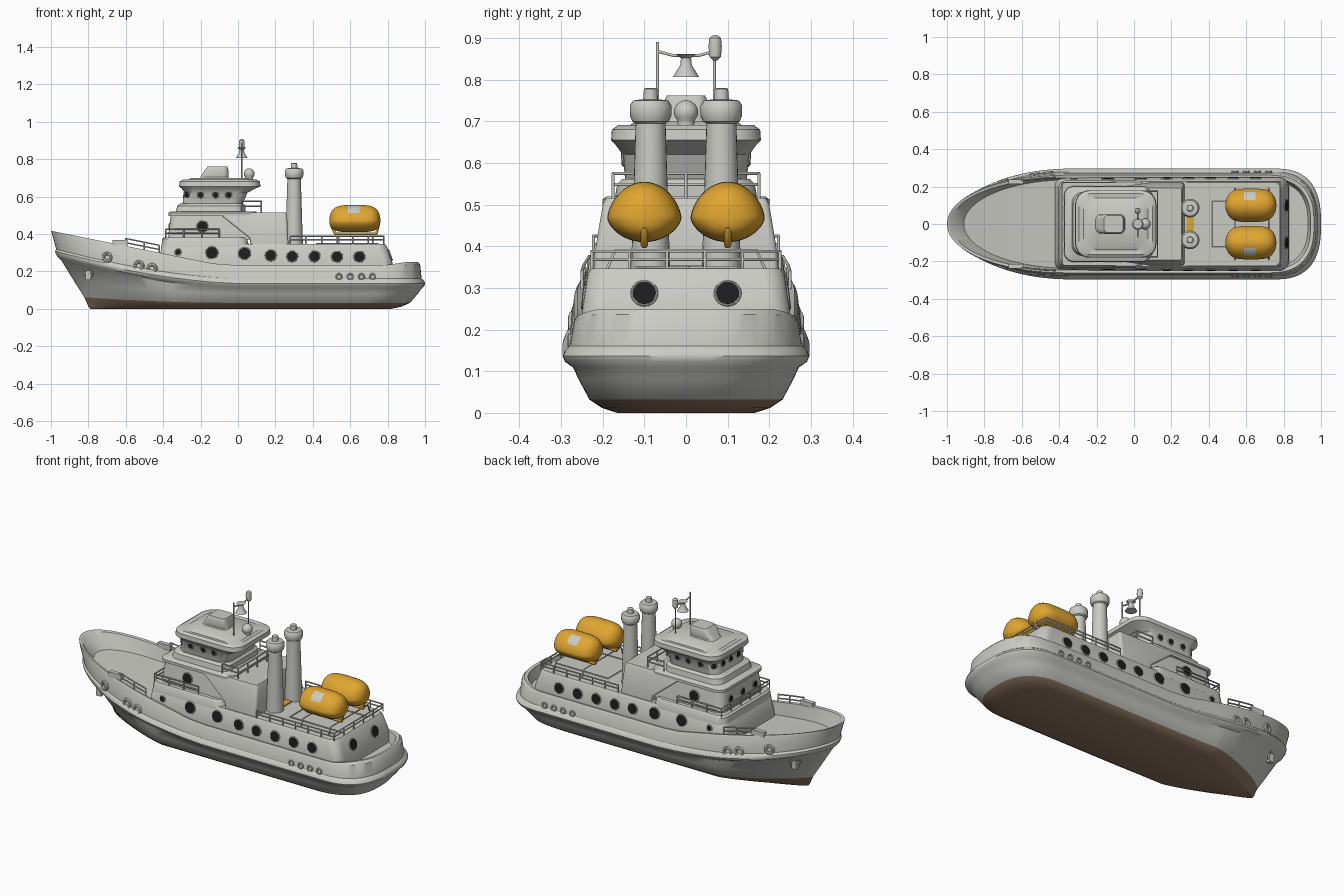
import bpy, bmesh, math
from mathutils import Vector

cube = bpy.data.objects.get("Cube")
if cube:
    bpy.data.objects.remove(cube)

def material(name, rgb):
    m = bpy.data.materials.new(name)
    m.use_nodes = True
    m.diffuse_color = (*rgb, 1)
    m.node_tree.nodes["Principled BSDF"].inputs["Base Color"].default_value = (*rgb, 1)
    return m

GREY = material("ship grey", (0.6, 0.6, 0.56))
BROWN = material("bottom brown", (0.27, 0.18, 0.12))
ORANGE = material("rescue orange", (0.75, 0.38, 0.03))
DARK = material("window dark", (0.012, 0.012, 0.013))
meshes = []

def loft(name, rings, mats=(GREY,), rule=lambda k, c: 0):
    """Skin a list of equal closed rings and cap both ends with strips."""
    bm = bmesh.new()
    vs = [[bm.verts.new(p) for p in ring] for ring in rings]
    n = len(rings[0])
    faces = [(k, (a[i], a[i - 1], b[i - 1], b[i])) for k, (a, b) in enumerate(zip(vs, vs[1:])) for i in range(n)]
    for k in (0, len(vs) - 1):
        faces += [(k, (vs[k][i], vs[k][i + 1], vs[k][n - i - 1], vs[k][-i % n])) for i in range(n // 2)]
    for k, corners in faces:
        corners = list(dict.fromkeys(corners))
        if len(corners) > 2:
            f = bm.faces.new(corners)
            f.material_index = rule(k, f.calc_center_median())
    bmesh.ops.recalc_face_normals(bm, faces=bm.faces)
    me = bpy.data.meshes.new(name)
    bm.to_mesh(me)
    bm.free()
    for m in mats:
        me.materials.append(m)
    ob = bpy.data.objects.new(name, me)
    bpy.context.collection.objects.link(ob)
    meshes.append(ob)

def mirror_ring(half):
    return half + [(x, -y, z) for x, y, z in reversed(half[1:-1])]

def house(name, levels):
    """Stack of rounded rectangles: z, front x, rear x, half width, corner radius."""
    rings = []
    for z, x0, x1, hw, r in levels:
        half = [(x0, 0, z)]
        for cx, start in ((x0 + r, math.pi), (x1 - r, math.pi / 2)):
            for a in (start - i * math.pi / 12 for i in range(7)):
                half.append((cx + r * math.cos(a), hw - r + r * math.sin(a), z))
        rings.append(mirror_ring(half + [(x1, 0, z)]))
    loft(name, rings)

def turned(name, profile, x, y, n=24):
    """Round part from (radius, z) pairs."""
    loft(name, [[(x - r * math.cos(i * math.tau / n), y + r * math.sin(i * math.tau / n), z)
                 for i in range(n)] for r, z in profile])

def keep(name, mat):
    ob = bpy.context.object
    ob.name = name
    ob.data.materials.append(mat)
    meshes.append(ob)

def box(name, centre, size, mat=GREY):
    bpy.ops.mesh.primitive_cube_add(size=1, location=centre)
    bpy.context.object.scale = size
    keep(name, mat)

def facing(normal):
    return Vector(normal).to_track_quat('Z', 'Y').to_euler()

def hoop(name, pos, normal, r, thick):
    bpy.ops.mesh.primitive_torus_add(location=pos, rotation=facing(normal), major_radius=r, minor_radius=thick,
                                     major_segments=20, minor_segments=8)
    keep(name, GREY)

def porthole(name, pos, normal, r):
    bpy.ops.mesh.primitive_cylinder_add(vertices=20, radius=r, depth=0.009, location=pos, rotation=facing(normal))
    keep(name, DARK)
    hoop(name + "_frame", pos, normal, r + 0.002, 0.0035)

def rods(name, paths, radius=0.004, mat=GREY):
    cu = bpy.data.curves.new(name, 'CURVE')
    cu.dimensions = '3D'
    cu.bevel_depth = radius
    cu.bevel_resolution = 1
    cu.use_fill_caps = True
    for path in paths:
        sp = cu.splines.new('POLY')
        sp.points.add(len(path) - 1)
        for p, co in zip(sp.points, path):
            p.co = (*co, 1)
    cu.materials.append(mat)
    bpy.context.collection.objects.link(bpy.data.objects.new(name, cu))

def railing(name, path, h, step=0.09):
    """Two bars and evenly spaced posts along a path of deck points."""
    pts = [Vector(p) for p in path]
    lines = [[p + Vector((0, 0, h * f)) for p in pts] for f in (0.55, 1)]
    for a, b in zip(pts, pts[1:]):
        n = max(1, round((b - a).length / step))
        feet = [a.lerp(b, i / n) for i in range(n + 1)]
        lines += [[p, p + Vector((0, 0, h))] for p in feet]
    rods(name, lines)

# Hull: plan outlines stacked along the sheer
def rail_z(x):
    return 0.135 + 0.165 * max(0, -x) ** 1.6

def top_z(x):
    return 0.235 + 0.182 * max(0, (-x - 0.1) / 0.9) + 0.015 * min(1, max(0, (x - 0.8) * 10))

def side_y(x, bow, hw, n):
    u = max(0, (-0.35 - x) / (-0.35 - bow))
    return hw * (1 - u ** n) ** (1 / n)

def outline(height, bow, stern, hw, n):
    xs = stern - 0.25
    arc = [(max(0, math.cos(a)), math.sin(a)) for a in (i / 22 * math.pi / 2 for i in range(23))]
    half = [(-0.35 + (bow + 0.35) * c ** (2 / n), hw * s ** (2 / n)) for c, s in arc]
    half += [(-0.35 + (xs + 0.35) * i / 10, hw) for i in range(1, 10)]
    half += [(xs + 0.25 * s ** (2 / 2.6), hw * c ** (2 / 2.6)) for c, s in arc]
    return mirror_ring([(x, y, height(x)) for x, y in half])

hull_levels = [
    (lambda x: 0, -0.79, 0.82, 0.165, 1.15),
    (lambda x: 0.012, -0.80, 0.875, 0.202, 1.2),
    (lambda x: 0.032 + 0.045 * max(0, -x) ** 2, -0.822, 0.92, 0.232, 1.3),
    (lambda x: 0.02 + rail_z(x) * 0.45, -0.872, 0.962, 0.258, 1.5),
    (lambda x: rail_z(x) - 0.026, -0.945, 0.982, 0.271, 1.75),
    (lambda x: rail_z(x) - 0.012, -0.966, 0.996, 0.291, 1.9),
    (lambda x: rail_z(x) + 0.001, -0.974, 1.0, 0.296, 1.92),
    (lambda x: rail_z(x) + 0.014, -0.978, 0.996, 0.291, 1.95),
    (lambda x: rail_z(x) + 0.026, -0.972, 0.982, 0.279, 1.95),
    (lambda x: top_z(x) - 0.014, -0.995, 0.974, 0.269, 2.05),
    (top_z, -1.0, 0.962, 0.261, 2.05),
    (lambda x: top_z(x) - 0.003, -0.982, 0.945, 0.246, 2.05),
    (lambda x: rail_z(x) + 0.05, -0.91, 0.93, 0.236, 2)]
loft("hull", [outline(*lv) for lv in hull_levels], (GREY, BROWN), lambda k, c: int(k < 2))

# Superstructure tiers
house("main_deckhouse", [(0.18, -0.43, 0.83, 0.252, 0.05), (0.25, -0.42, 0.825, 0.249, 0.05),
                         (0.335, -0.41, 0.795, 0.236, 0.05), (0.347, -0.40, 0.785, 0.228, 0.045)])
house("forward_deckhouse", [(0.33, -0.41, 0.06, 0.237, 0.05), (0.372, -0.405, 0.05, 0.233, 0.05),
                            (0.382, -0.395, 0.04, 0.225, 0.045)])
house("second_tier", [(0.37, -0.375, 0.1, 0.205, 0.05), (0.495, -0.36, 0.1, 0.188, 0.05),
                      (0.497, -0.372, 0.1, 0.2, 0.05), (0.513, -0.372, 0.1, 0.2, 0.05),
                      (0.52, -0.36, 0.1, 0.19, 0.05)])
house("engine_casing", [(0.34, 0.07, 0.27, 0.222, 0.015), (0.38, 0.06, 0.268, 0.22, 0.015),
                        (0.50, -0.09, 0.262, 0.2, 0.015), (0.516, -0.10, 0.255, 0.192, 0.012)])
house("bridge_base", [(0.51, -0.335, 0.04, 0.172, 0.06), (0.55, -0.325, 0.04, 0.165, 0.06),
                      (0.562, -0.31, 0.03, 0.152, 0.06)])
house("wheelhouse", [(0.55, -0.30, 0.02, 0.145, 0.06), (0.62, -0.285, 0.05, 0.152, 0.06),
                     (0.642, -0.3, 0.09, 0.168, 0.07), (0.655, -0.315, 0.12, 0.18, 0.075),
                     (0.68, -0.312, 0.117, 0.178, 0.075), (0.691, -0.295, 0.1, 0.163, 0.07),
                     (0.688, -0.27, 0.075, 0.14, 0.06), (0.70, -0.25, 0.055, 0.12, 0.05)])
house("roof_house", [(0.69, -0.215, -0.045, 0.06, 0.03), (0.705, -0.2, -0.05, 0.048, 0.03),
                     (0.745, -0.175, -0.052, 0.054, 0.025), (0.762, -0.16, -0.058, 0.046, 0.02)])

# Portholes and bridge windows
for s in (-1, 1):
    for x, z, r in ((-0.32, 0.303, 0.014), (-0.14, 0.3, 0.03), (0.035, 0.295, 0.03), (0.175, 0.285, 0.027),
                    (0.29, 0.28, 0.027), (0.41, 0.28, 0.027), (0.53, 0.278, 0.027), (0.65, 0.278, 0.027)):
        porthole("side_porthole", (x, s * (0.249 - (z - 0.25) * 0.153), z), (0, s, 0.11), r)
    porthole("second_tier_window", (-0.19, s * 0.196, 0.44), (0, s, 0.11), 0.028)
    for x in (-0.2, -0.12, -0.05):
        porthole("bridge_side_window", (x, s * 0.151, 0.61), (0, s, -0.08), 0.014)
    porthole("bridge_corner_window", (-0.272, s * 0.131, 0.61), (-1, s, 0), 0.014)
    porthole("stern_porthole", (0.814, s * 0.1, 0.287), (1, 0, 0.35), 0.028)
for y in (-0.07, 0, 0.07):
    porthole("bridge_front_window", (-0.288, y, 0.61), (-1, 0, 0.2), 0.015)
    porthole("second_tier_front_window", (-0.367, y * 1.6, 0.44), (-1, 0, 0.12), 0.016)

# Funnels and the flat hatch between them
for s in (-1, 1):
    turned("funnel", [(0.047, 0.34), (0.036, 0.695), (0.044, 0.7), (0.05, 0.715), (0.05, 0.738),
                      (0.042, 0.75), (0.018, 0.753), (0.016, 0.778), (0.01, 0.78)], 0.3, s * 0.085)
box("deck_hatch", (0.3, 0, 0.349), (0.04, 0.09, 0.009), ORANGE)

# Mast, horn and radome
turned("radome", [(0.02, 0.69), (0.02, 0.70)] + [(0.029 * math.cos(a), 0.722 + 0.029 * math.sin(a))
       for a in (-0.8, -0.4, 0, 0.4, 0.8, 1.2, 1.5)], 0.06, 0)
rods("mast_frame", [[(0.02, -0.068, 0.68), (0.02, -0.068, 0.89)], [(0.02, 0.068, 0.68), (0.02, 0.068, 0.86)],
                    [(0.02, -0.068, 0.868), (0.02, -0.03, 0.858), (0.02, 0.03, 0.858), (0.02, 0.068, 0.868)]])
turned("mast_horn", [(0.031, 0.807), (0.028, 0.812), (0.014, 0.835), (0.012, 0.852), (0.025, 0.862)], 0.02, 0)
turned("mast_lamp", [(0.005, 0.846), (0.014, 0.855), (0.016, 0.88), (0.014, 0.9), (0.005, 0.907)], 0.02, 0.07)

# Lifeboats on cradles
def boat_ring(u, y):
    k = (1 - abs(u) ** 4) ** 0.5
    arc = [(math.cos(j * math.tau / 40), math.sin(j * math.tau / 40)) for j in range(40)]
    return [(0.625 + 0.136 * u, y + 0.089 * k * c,
             0.468 + (0.087 if s > 0 else -0.058) * k ** 0.8 * abs(s) ** 1.25) for c, s in arc]

for s in (-1, 1):
    loft("lifeboat", [boat_ring(-math.cos(math.pi * (0.02 + 0.03 * i)), s * 0.1) for i in range(33)], (ORANGE, GREY),
         lambda k, c: int(abs(c.x - 0.62) < 0.033 and 0.122 < abs(c.y) < 0.172 and c.z > 0.49))
    rods("lifeboat_keel", [[(0.5, s * 0.1, 0.445), (0.52, s * 0.1, 0.402), (0.74, s * 0.1, 0.402),
                            (0.75, s * 0.1, 0.445)]], 0.009, ORANGE)
rods("cradle_beams", [[(x, -0.19, 0.345), (x, -0.17, 0.39), (x, 0.17, 0.39), (x, 0.19, 0.345)]
                      for x in (0.54, 0.72)])
rods("aft_deck_coaming", [[(0.75, -0.12, 0.349), (0.42, -0.12, 0.349), (0.42, 0.12, 0.349), (0.75, 0.12, 0.349)]])

# Railings around the open decks
for name, x0, x1, y, z, h in (("aft_railing", 0.28, 0.78, 0.226, 0.345, 0.043),
                              ("forward_railing", -0.1, -0.385, 0.222, 0.38, 0.045),
                              ("bridge_railing", 0.02, 0.125, 0.175, 0.515, 0.06)):
    railing(name, [(x0, -y, z), (x1, -y, z), (x1, y, z), (x0, y, z)], h)

# Hull fittings on both sides
for s in (-1, 1):
    railing("side_railing", [(x, s * (side_y(x, -1, 0.261, 2.05) - 0.01), top_z(x) - 0.01)
                             for x in (-0.6, -0.5, -0.42)], 0.05)
    for x, z in ((-0.7, 0.275), (-0.53, 0.23), (-0.46, 0.215)):
        hoop("fender", (x, s * side_y(x, -0.985, 0.276, 2), z), (-0.35 if x < -0.6 else -0.15, s, 0), 0.021, 0.009)
    y = side_y(-0.8, -0.92, 0.265, 1.65)
    hoop("anchor_pocket", (-0.8, s * y, 0.2), (-0.7, s, -0.3), 0.026, 0.009)
    box("anchor", (-0.8, s * y, 0.18), (0.03, 0.025, 0.05))
    for x in (0.54, 0.6, 0.66, 0.72):
        hoop("freeing_port", (x, s * 0.279, 0.172), (0, s, 0), 0.014, 0.005)
    box("bow_fairlead", (-0.63, s * (side_y(-0.63, -1, 0.261, 2.05) - 0.012), 0.352), (0.08, 0.025, 0.03))

# Smooth shading with sharp edges kept
bpy.ops.object.select_all(action='DESELECT')
for ob in meshes:
    ob.select_set(True)
bpy.context.view_layer.objects.active = meshes[0]
bpy.ops.object.shade_smooth_by_angle(angle=math.radians(35))
